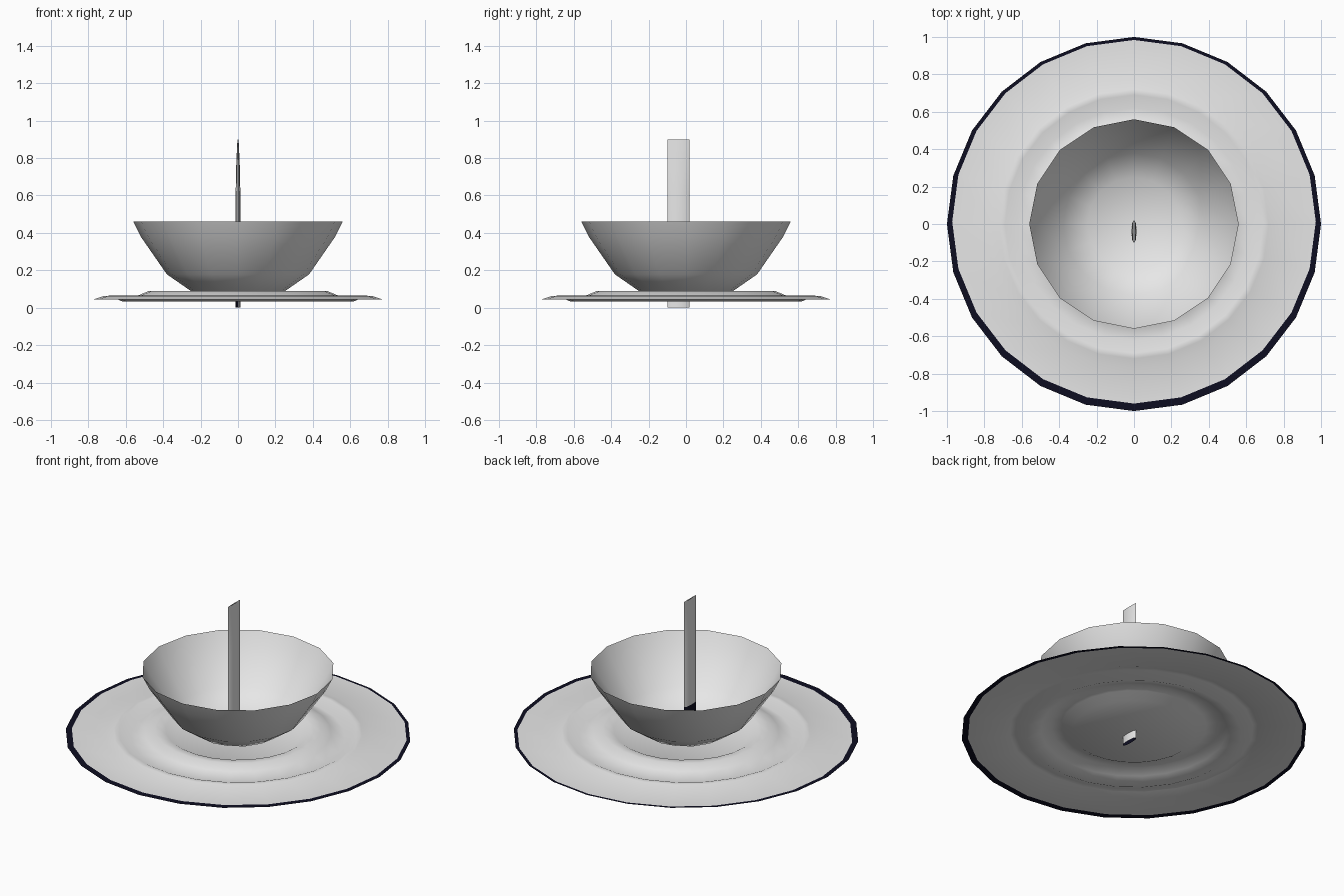
import bpy, bmesh, math

if "Cube" in bpy.data.objects:
    bpy.data.objects.remove(bpy.data.objects["Cube"])


def material(name, rgb):
    m = bpy.data.materials.new(name)
    m.diffuse_color = (*rgb, 1)
    m.use_nodes = True
    m.node_tree.nodes["Principled BSDF"].inputs["Base Color"].default_value = m.diffuse_color
    return m


PALE = material("pale_grey", (0.8, 0.8, 0.8))
DARK = material("dark_navy", (0.004, 0.004, 0.015))


def finish(name, bm, angle=60, rule=None):
    """Turn a bmesh into an object; rule picks the dark faces."""
    me = bpy.data.meshes.new(name)
    bm.normal_update()
    for f in bm.faces:
        f.material_index = 1 if rule and rule(f) else 0
    bm.to_mesh(me)
    bm.free()
    ob = bpy.data.objects.new(name, me)
    bpy.context.collection.objects.link(ob)
    me.materials.append(PALE)
    me.materials.append(DARK)
    bpy.ops.object.select_all(action='DESELECT')
    ob.select_set(True)
    bpy.context.view_layer.objects.active = ob
    bpy.ops.object.shade_smooth_by_angle(angle=math.radians(angle))
    return ob


def bridge(bm, lower, upper):
    n = len(lower)
    for i in range(n):
        j = (i + 1) % n
        bm.faces.new((lower[i], lower[j], upper[j], upper[i]))


def revolve(profile, sides):
    """Open sheet from (radius, z, y shift) points; the first is the centre height."""
    bm = bmesh.new()
    centre = bm.verts.new((0, 0, profile[0][1]))
    rings = []
    for r, z, dy in profile[1:]:
        rings.append([bm.verts.new((r * math.cos(2 * math.pi * i / sides),
                                    r * math.sin(2 * math.pi * i / sides) + dy, z))
                      for i in range(sides)])
    for i in range(sides):
        bm.faces.new((centre, rings[0][i], rings[0][(i + 1) % sides]))
    for a, b in zip(rings, rings[1:]):
        bridge(bm, b, a)
    bmesh.ops.recalc_face_normals(bm, faces=bm.faces)
    if sum(f.normal.z for f in bm.faces) < 0:
        bmesh.ops.reverse_faces(bm, faces=bm.faces)
    return bm


# Rippled base sheet with a dark edge band
base = revolve([(0, .05, 0), (.36, .05, 0), (.42, .082, 0), (.48, .088, 0),
                (.54, .063, 0), (.62, .034, 0), (.69, .064, 0), (.72, .062, 0),
                (.77, .045, 0), (.972, .045, .012), (1, .045, 0)], 24)
finish("rippled_base", base,
       rule=lambda f: f.calc_center_median().xy.length > .94)

# Open bowl, a single thin skin
bowl = revolve([(0, .075, 0), (.25, .088, 0), (.38, .178, 0),
                (.52, .38, 0), (.56, .46, 0)], 16)
finish("bowl", bowl)

# Upright hollow blade, lens-shaped in section and thinning to the top
blade = bmesh.new()
section = [(0, -.10), (.75, -.085), (1, -.04), (.75, .005),
           (0, .02), (-.75, .005), (-1, -.04), (-.75, -.085)]
levels = [(0, .014), (.23, .014), (.6, .013), (.78, .009), (.9, .003)]
rings = [[blade.verts.new((x * w, y, z)) for x, y in section] for z, w in levels]
for a, b in zip(rings, rings[1:]):
    bridge(blade, a, b)
finish("upright_blade", blade, 40,
       rule=lambda f: f.calc_center_median().z < .2 and f.normal.x < 0)
